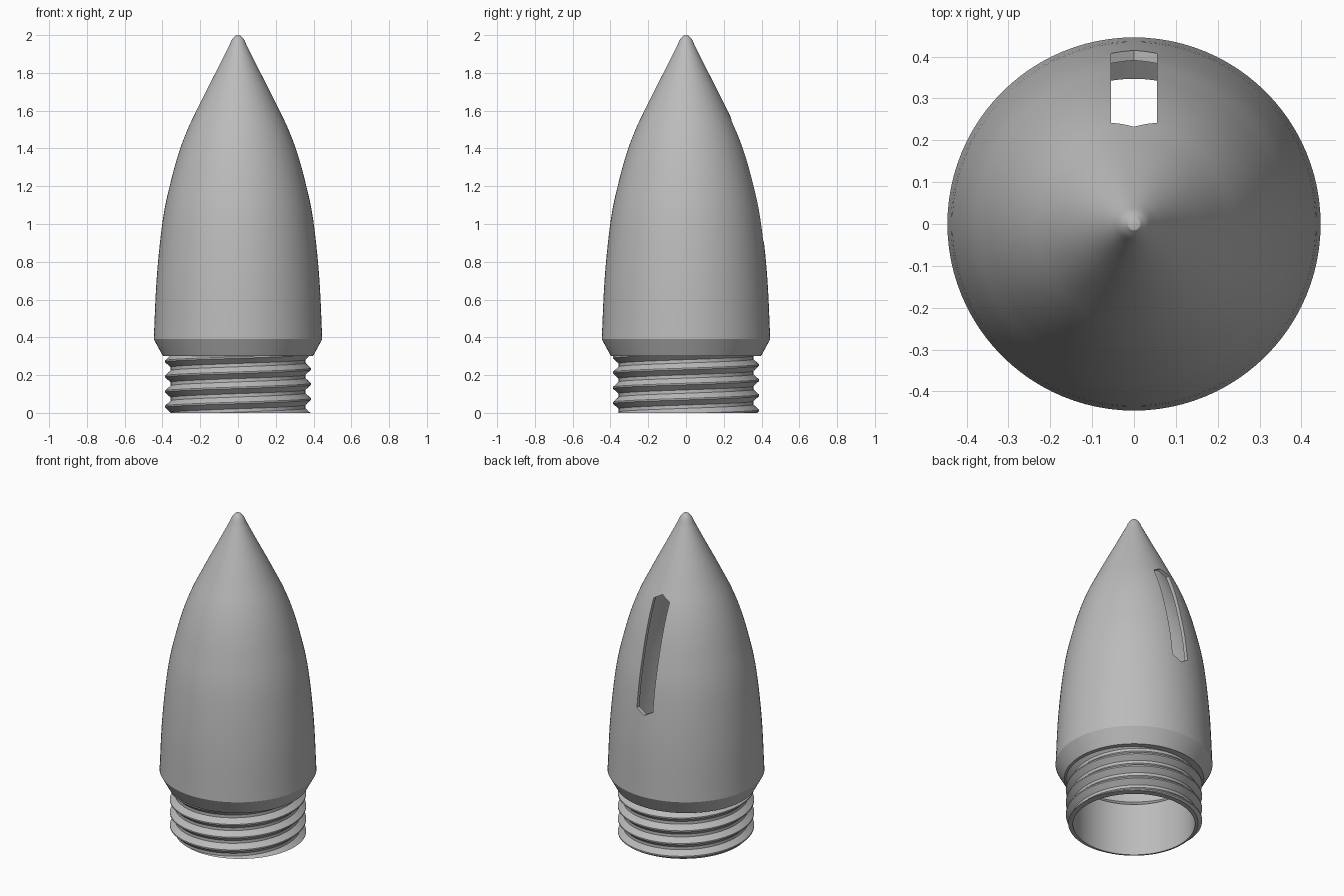
import bpy, bmesh, math
from mathutils import Vector

if "Cube" in bpy.data.objects:
    bpy.data.objects.remove(bpy.data.objects["Cube"])

SEGS = 96
BORE, COLLAR_TOP = 0.347, 0.30
PITCH, ROOT, CREST = 0.08, 0.357, 0.387

grey = bpy.data.materials.new("plain_grey")
grey.diffuse_color = (0.5, 0.5, 0.5, 1)
grey.use_nodes = True
grey.node_tree.nodes["Principled BSDF"].inputs["Base Color"].default_value = grey.diffuse_color


def finish(name, bm):
    bmesh.ops.remove_doubles(bm, verts=bm.verts, dist=1e-5)
    bmesh.ops.recalc_face_normals(bm, faces=bm.faces)
    me = bpy.data.meshes.new(name)
    bm.to_mesh(me)
    bm.free()
    ob = bpy.data.objects.new(name, me)
    bpy.context.collection.objects.link(ob)
    me.materials.append(grey)
    return ob


def skin(bm, rows):
    """Bridge neighbouring rows of points with quads."""
    grid = [[bm.verts.new(p) for p in row] for row in rows]
    for a, b in zip(grid, grid[1:]):
        for i in range(len(a) - 1):
            bm.faces.new((a[i], a[i + 1], b[i + 1], b[i]))


def ring(r, z):
    return [(r * math.cos(2 * math.pi * i / SEGS),
             r * math.sin(2 * math.pi * i / SEGS), z) for i in range(SEGS + 1)]


def smooth_curve(pts, steps=5):
    """Catmull-Rom interpolation of (radius, height) points."""
    v = [Vector(p) for p in pts]
    v = [2 * v[0] - v[1]] + v + [2 * v[-1] - v[-2]]
    out = []
    for a, b, c, d in zip(v, v[1:], v[2:], v[3:]):
        for s in range(steps):
            t = s / steps
            out.append(0.5 * (2 * b + (c - a) * t + (2 * a - 5 * b + 4 * c - d) * t * t
                              + (3 * b - a - 3 * c + d) * t ** 3))
    return out + [v[-2]]


# Hollow ogive body: chamfer, outer curve, rounded tip, then the inner wall
ogive = smooth_curve([(0.446, 0.39), (0.43, 0.72), (0.397, 1.03), (0.352, 1.24),
                      (0.309, 1.39), (0.263, 1.51), (0.21, 1.62), (0.163, 1.715),
                      (0.104, 1.83), (0.044, 1.95)])
tip = [(0.036, 1.97), (0.027, 1.984), (0.015, 1.996), (0, 2.0)]
inner = [(r - 0.024, z) for r, z in ogive if z < 1.9]
profile = [(BORE, COLLAR_TOP), (0.397, COLLAR_TOP)] + [tuple(p) for p in ogive] + tip
profile_in = [(0, 1.9)] + inner[::-1] + [(BORE, 0.33), (BORE, COLLAR_TOP)]
bm = bmesh.new()
skin(bm, [ring(r, z) for r, z in profile])
skin(bm, [ring(r, z) for r, z in profile_in])
bmesh.ops.dissolve_degenerate(bm, edges=bm.edges, dist=1e-6)
body = finish("nose_body", bm)

# Slot cutter: a tall prism with pointed ends, through the back wall only
hw, low, high, point = 0.055, 0.885, 1.575, 0.032
outline = [(0, low), (hw, low + point), (hw, high - point),
           (0, high), (-hw, high - point), (-hw, low + point)]
bm = bmesh.new()
face = bm.faces.new([bm.verts.new((x, 0.1, z)) for x, z in outline])
out = bmesh.ops.extrude_face_region(bm, geom=[face])
bmesh.ops.translate(bm, vec=(0, 0.5, 0),
                    verts=[g for g in out["geom"] if isinstance(g, bmesh.types.BMVert)])
cutter = finish("slot_cutter", bm)
cutter.hide_render = True
cutter.hide_set(True)
cut = body.modifiers.new("slot", 'BOOLEAN')
cut.operation, cut.solver, cut.object = 'DIFFERENCE', 'EXACT', cutter
bpy.context.view_layer.objects.active = body
bpy.ops.object.modifier_apply(modifier="slot")
bpy.data.objects.remove(cutter)

# Threaded collar: rows follow a right-handed helix, clipped at both ends
KNOTS = [(0.0, ROOT), (0.22, ROOT), (0.56, CREST), (0.66, CREST), (1.0, ROOT)]
START = 0.033 - 0.61 * PITCH - PITCH / 2     # puts a crest at the left side


def thread_radius(phase):
    phase %= 1.0
    for (a, ra), (b, rb) in zip(KNOTS, KNOTS[1:]):
        if phase <= b:
            return ra + (rb - ra) * (phase - a) / (b - a)


rows = []
for turn in range(-2, 6):
    for knot, _ in KNOTS[:-1]:
        row = []
        for i in range(SEGS + 1):
            base = START + PITCH * i / SEGS
            z = min(max(base + (turn + knot) * PITCH, 0), COLLAR_TOP + 0.004)
            r = thread_radius((z - base) / PITCH)
            a = 2 * math.pi * i / SEGS
            row.append((r * math.cos(a), r * math.sin(a), z))
        rows.append(row)
bm = bmesh.new()
bore = [ring(BORE, COLLAR_TOP), ring(BORE, 0)]
skin(bm, bore + rows)
bmesh.ops.dissolve_degenerate(bm, edges=bm.edges, dist=1e-6)
collar = finish("threaded_collar", bm)

# Smooth shading with crisp edges
for ob in (body, collar):
    bpy.ops.object.select_all(action='DESELECT')
    ob.select_set(True)
    bpy.context.view_layer.objects.active = ob
    bpy.ops.object.shade_smooth_by_angle(angle=math.radians(25))
